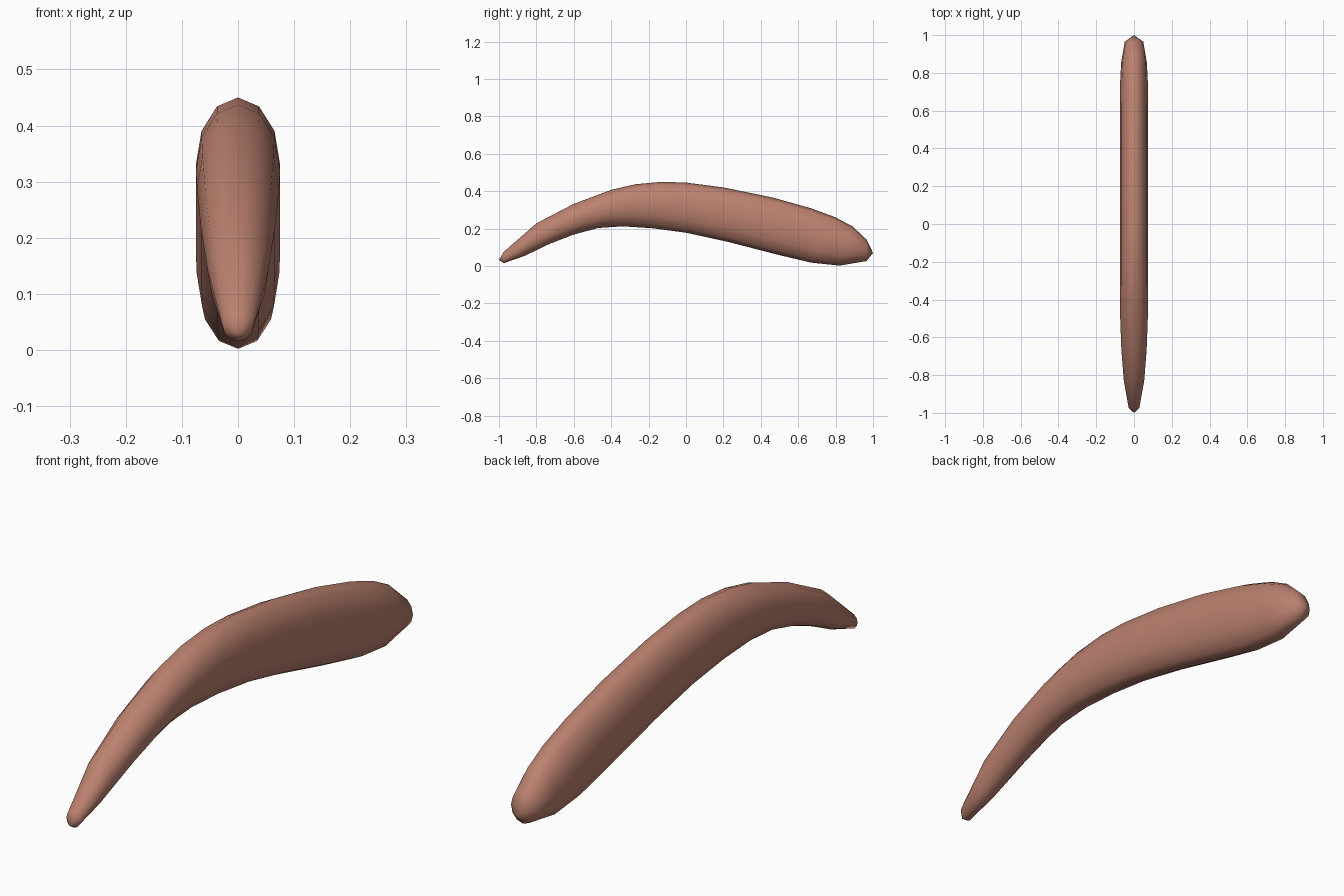
import bpy, bmesh, math

if "Cube" in bpy.data.objects:
    bpy.data.objects.remove(bpy.data.objects["Cube"])

# Cross-sections: top y, top z, bottom y, bottom z, half width
SECTIONS = [
    (-0.975, 0.075, -0.975, 0.015, 0.028),
    (-0.80, 0.228, -0.86, 0.055, 0.054),
    (-0.60, 0.332, -0.73, 0.118, 0.067),
    (-0.40, 0.407, -0.60, 0.168, 0.073),
    (-0.27, 0.437, -0.47, 0.203, 0.075),
    (-0.13, 0.450, -0.34, 0.212, 0.075),
    (0.00, 0.446, -0.18, 0.202, 0.075),
    (0.20, 0.420, 0.00, 0.178, 0.075),
    (0.46, 0.367, 0.22, 0.130, 0.075),
    (0.67, 0.308, 0.50, 0.058, 0.075),
    (0.80, 0.260, 0.67, 0.018, 0.074),
    (0.89, 0.212, 0.82, 0.002, 0.068),
    (0.965, 0.142, 0.965, 0.026, 0.049),
]
SIDES = 12

bm = bmesh.new()

# Elliptical rings along the curved body
rings = []
for ty, tz, by, bz, w in SECTIONS:
    ring = []
    for i in range(SIDES):
        a = 2 * math.pi * i / SIDES
        k = (1 + math.cos(a)) / 2
        ring.append(bm.verts.new((w * math.sin(a), by + (ty - by) * k, bz + (tz - bz) * k)))
    rings.append(ring)
for r, s in zip(rings, rings[1:]):
    for i in range(SIDES):
        j = (i + 1) % SIDES
        bm.faces.new((r[i], r[j], s[j], s[i]))

# Pointed ends
for ring, tip in ((rings[0], (0, -1.0, 0.032)), (rings[-1], (0, 1.0, 0.07))):
    v = bm.verts.new(tip)
    for i in range(SIDES):
        bm.faces.new((ring[i], ring[(i + 1) % SIDES], v))

bmesh.ops.recalc_face_normals(bm, faces=bm.faces)
for f in bm.faces:
    f.smooth = True
mesh = bpy.data.meshes.new("curved_body")
bm.to_mesh(mesh)
bm.free()
body = bpy.data.objects.new("curved_body", mesh)
bpy.context.collection.objects.link(body)

# Reddish brown
mat = bpy.data.materials.new("reddish_brown")
mat.diffuse_color = (0.50, 0.22, 0.16, 1)
mat.use_nodes = True
mat.node_tree.nodes["Principled BSDF"].inputs["Base Color"].default_value = mat.diffuse_color
mesh.materials.append(mat)
